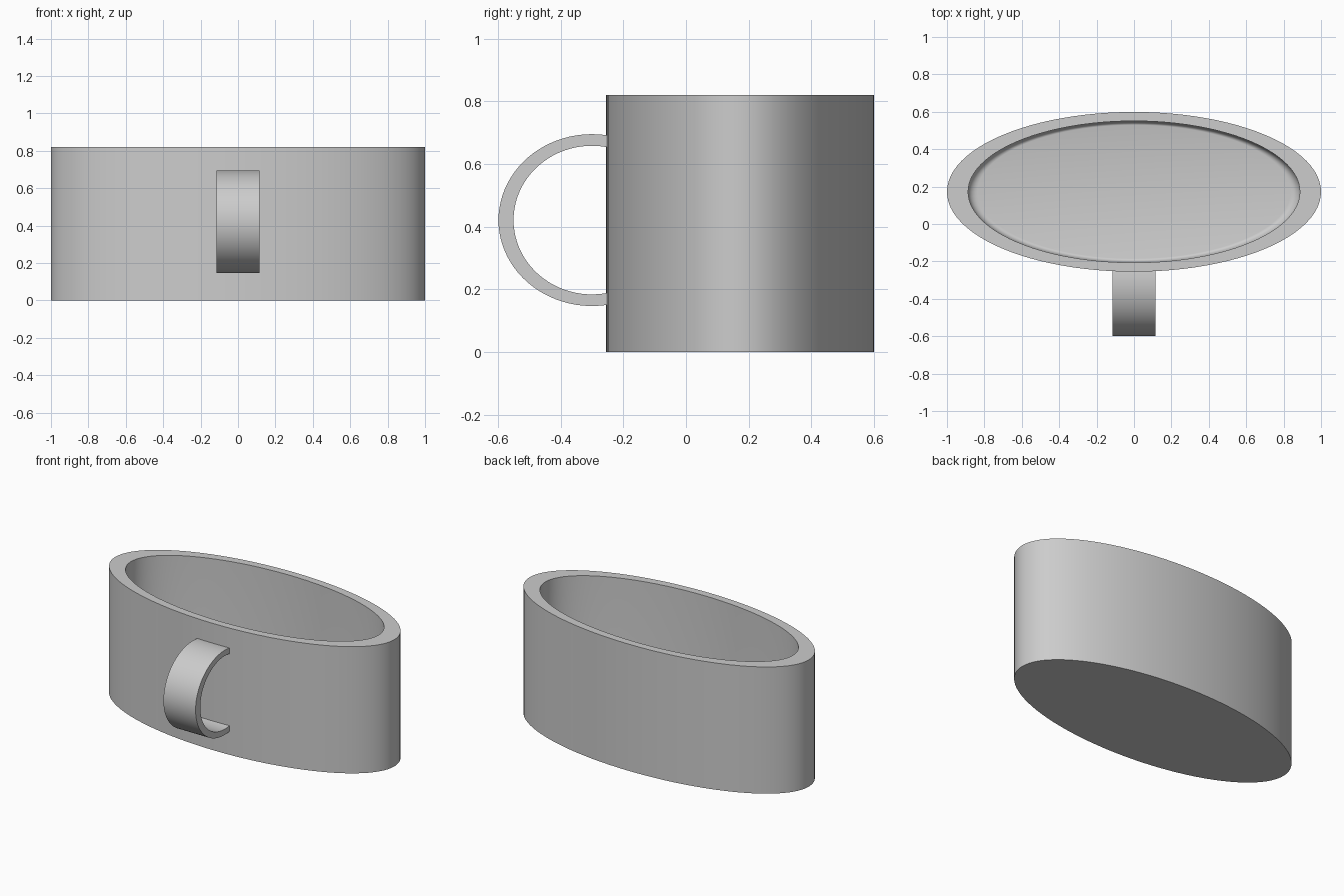
import bpy, bmesh, math

if "Cube" in bpy.data.objects:
    bpy.data.objects.remove(bpy.data.objects["Cube"])

grey = bpy.data.materials.new("light grey")
grey.diffuse_color = (0.604, 0.604, 0.604, 1)
grey.use_nodes = True
grey.node_tree.nodes["Principled BSDF"].inputs["Base Color"].default_value = grey.diffuse_color


def finish(name, bm):
    """Turn a bmesh into a smooth object with sharp edges kept."""
    bmesh.ops.recalc_face_normals(bm, faces=bm.faces)
    mesh = bpy.data.meshes.new(name)
    bm.to_mesh(mesh)
    bm.free()
    mesh.materials.append(grey)
    ob = bpy.data.objects.new(name, mesh)
    bpy.context.collection.objects.link(ob)
    bpy.ops.object.select_all(action='DESELECT')
    ob.select_set(True)
    bpy.context.view_layer.objects.active = ob
    bpy.ops.object.shade_smooth_by_angle(angle=math.radians(35))
    return ob


def bridge(bm, a, b, closed=True):
    n = len(a)
    for i in range(n if closed else n - 1):
        j = (i + 1) % n
        bm.faces.new((a[i], a[j], b[j], b[i]))


# Oval cup: profile of (scale, z) swept around an ellipse, hollow inside
CY, RX, RY, H, SEG = 0.172, 1.0, 0.427, 0.82, 96
FLOOR, FILLET, INNER = 0.08, 0.05, 0.887
profile = [(1, 0), (1, H), (INNER, H)]
for k in range(7):
    t = math.pi / 2 * k / 6
    profile.append((INNER - FILLET * (1 - math.cos(t)),
                    FLOOR + FILLET * (1 - math.sin(t))))
bm = bmesh.new()
rings = []
for s, z in profile:
    rings.append([bm.verts.new((RX * s * math.cos(2 * math.pi * i / SEG),
                                CY + RY * s * math.sin(2 * math.pi * i / SEG), z))
                  for i in range(SEG)])
for a, b in zip(rings, rings[1:]):
    bridge(bm, a, b)
bm.faces.new(rings[0])
bm.faces.new(rings[-1])
finish("cup_body", bm)

# Handle: flat band along an arc, its ends set into the cup wall
HY, HZ, HW, END, N = -0.30, 0.421, 0.115, -0.24, 48


def arc(x, ry, rz):
    a0 = math.acos((END - HY) / ry)
    angles = [a0 + (2 * math.pi - 2 * a0) * i / N for i in range(N + 1)]
    return [bm.verts.new((x, HY + ry * math.cos(a), HZ + rz * math.sin(a)))
            for a in angles]


bm = bmesh.new()
strips = [arc(-HW, 0.298, 0.274), arc(HW, 0.298, 0.274),
          arc(HW, 0.25, 0.237), arc(-HW, 0.25, 0.237)]
for k in range(4):
    bridge(bm, strips[k], strips[(k + 1) % 4], closed=False)
for e in (0, -1):
    bm.faces.new([s[e] for s in strips])
finish("handle", bm)
